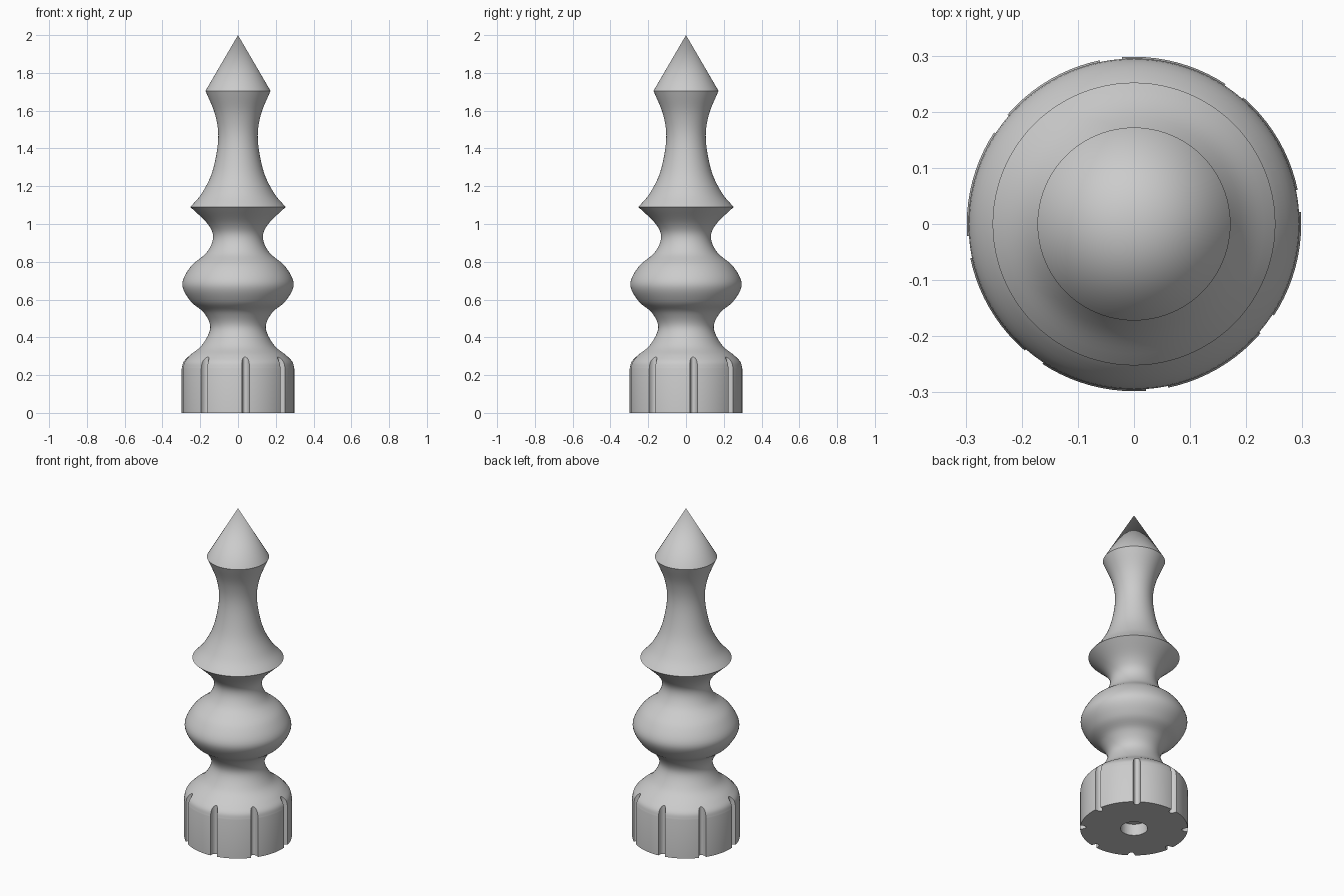
import bpy, bmesh, math
from mathutils import Vector

cube = bpy.data.objects.get("Cube")
if cube:
    bpy.data.objects.remove(cube)

SEGMENTS = 96


def smooth_run(points, steps=6):
    """Rounded path through (radius, height) points."""
    pts = [Vector(p) for p in points]
    pts = [2 * pts[0] - pts[1]] + pts + [2 * pts[-1] - pts[-2]]
    run = []
    for a, b, c, d in zip(pts, pts[1:], pts[2:], pts[3:]):
        for i in range(steps):
            t = i / steps
            run.append((2 * b + (c - a) * t + (2 * a - 5 * b + 4 * c - d) * t ** 2
                        + (3 * b - a - 3 * c + d) * t ** 3) / 2)
    return run + [pts[-2]]


def cylinder(name, radius, depth, location, scale=(1, 1, 1), turn=0.0):
    bpy.ops.mesh.primitive_cylinder_add(vertices=32, radius=radius, depth=depth,
                                        location=location, rotation=(0, 0, turn))
    ob = bpy.context.object
    ob.name = name
    ob.scale = scale
    ob.hide_render = True
    return ob


# Turned profile: base and bulb, flared neck, pointed tip
lower = smooth_run([(0.298, 0.235), (0.288, 0.27), (0.255, 0.305), (0.19, 0.36),
                    (0.147, 0.45), (0.18, 0.53), (0.25, 0.59), (0.295, 0.68),
                    (0.25, 0.775), (0.165, 0.85), (0.132, 0.93), (0.16, 1.0),
                    (0.252, 1.09)])
neck = smooth_run([(0.252, 1.09), (0.19, 1.165), (0.135, 1.28), (0.105, 1.445),
                   (0.12, 1.575), (0.172, 1.705)])
profile = [Vector((0, 0)), Vector((0.298, 0))] + lower + neck[1:] + [Vector((0, 2))]

bm = bmesh.new()
verts = [bm.verts.new((p.x, 0, p.y)) for p in profile]
edges = [bm.edges.new(pair) for pair in zip(verts, verts[1:])]
bmesh.ops.spin(bm, geom=verts + edges, cent=(0, 0, 0), axis=(0, 0, 1),
               angle=math.tau, steps=SEGMENTS, use_merge=False)
bmesh.ops.remove_doubles(bm, verts=bm.verts, dist=0.0001)
bmesh.ops.recalc_face_normals(bm, faces=bm.faces)
mesh = bpy.data.meshes.new("turned_finial")
bm.to_mesh(mesh)
bm.free()
finial = bpy.data.objects.new("turned_finial", mesh)
bpy.context.collection.objects.link(finial)

# Eight grip grooves around the base and a socket underneath
cutters = [cylinder("socket_cutter", 0.075, 0.14, (0, 0, 0))]
for i in range(8):
    turn = math.radians(8 + 45 * i)
    cutters.append(cylinder("groove_cutter", 0.02, 0.6,
                            (0.3 * math.cos(turn), 0.3 * math.sin(turn), 0.1),
                            (1.75, 1, 1), turn))
for cutter in cutters:
    mod = finial.modifiers.new(cutter.name, 'BOOLEAN')
    mod.object = cutter
    mod.operation = 'DIFFERENCE'
    mod.solver = 'EXACT'

# Bake the cuts, then remove the cutters
bpy.context.view_layer.update()
evaluated = finial.evaluated_get(bpy.context.evaluated_depsgraph_get())
baked = bpy.data.meshes.new_from_object(evaluated)
finial.modifiers.clear()
finial.data = baked
for cutter in cutters:
    bpy.data.objects.remove(cutter)

# Single grey finish
grey = bpy.data.materials.new("plain_grey")
grey.use_nodes = True
colour = (0.6, 0.6, 0.6, 1)
grey.diffuse_color = colour
grey.node_tree.nodes["Principled BSDF"].inputs["Base Color"].default_value = colour
baked.materials.clear()
baked.materials.append(grey)

bpy.ops.object.select_all(action='DESELECT')
finial.select_set(True)
bpy.context.view_layer.objects.active = finial
bpy.ops.object.shade_smooth_by_angle(angle=math.radians(30))
